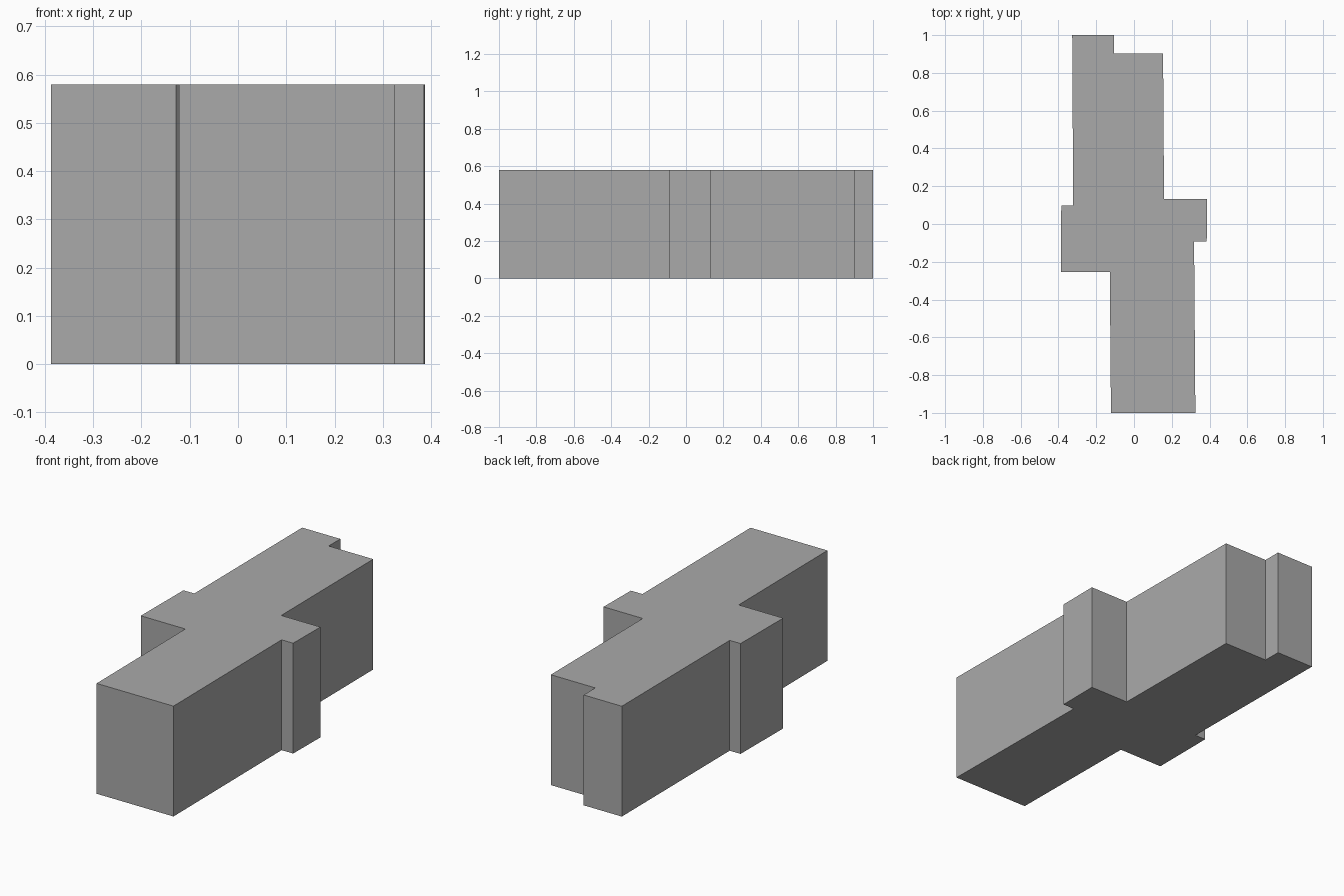
import bpy
import bmesh

cube = bpy.data.objects.get("Cube")
if cube:
    bpy.data.objects.remove(cube, do_unlink=True)

HEIGHT = 0.58

# Plain grey wall and roof colour
grey = bpy.data.materials.new("plain grey")
grey.use_nodes = True
colour = (0.4, 0.4, 0.4, 1)
grey.diffuse_color = colour
grey.node_tree.nodes["Principled BSDF"].inputs["Base Color"].default_value = colour

# Footprint, anticlockwise from the front left corner of the front wing
footprint = [
    (-0.122, -1), (0.325, -1), (0.318, -0.092),            # front wing
    (0.385, -0.092), (0.387, 0.132), (0.159, 0.132),       # left bay
    (0.154, 0.903), (-0.105, 0.903), (-0.105, 1),          # notched back end
    (-0.327, 1), (-0.322, 0.097),                          # back wing
    (-0.385, 0.097), (-0.387, -0.255), (-0.128, -0.255),   # right bay
]


def extrude_footprint(name, outline, height, material):
    bm = bmesh.new()
    base = bm.faces.new([bm.verts.new((x, y, 0)) for x, y in outline])
    top = bmesh.ops.extrude_face_region(bm, geom=[base], use_keep_orig=True)["geom"]
    verts = [v for v in top if isinstance(v, bmesh.types.BMVert)]
    bmesh.ops.translate(bm, vec=(0, 0, height), verts=verts)
    bmesh.ops.recalc_face_normals(bm, faces=bm.faces)
    mesh = bpy.data.meshes.new(name)
    bm.to_mesh(mesh)
    bm.free()
    mesh.materials.append(material)
    obj = bpy.data.objects.new(name, mesh)
    bpy.context.collection.objects.link(obj)
    return obj


# Flat-roofed building block
extrude_footprint("building_block", footprint, HEIGHT, grey)
